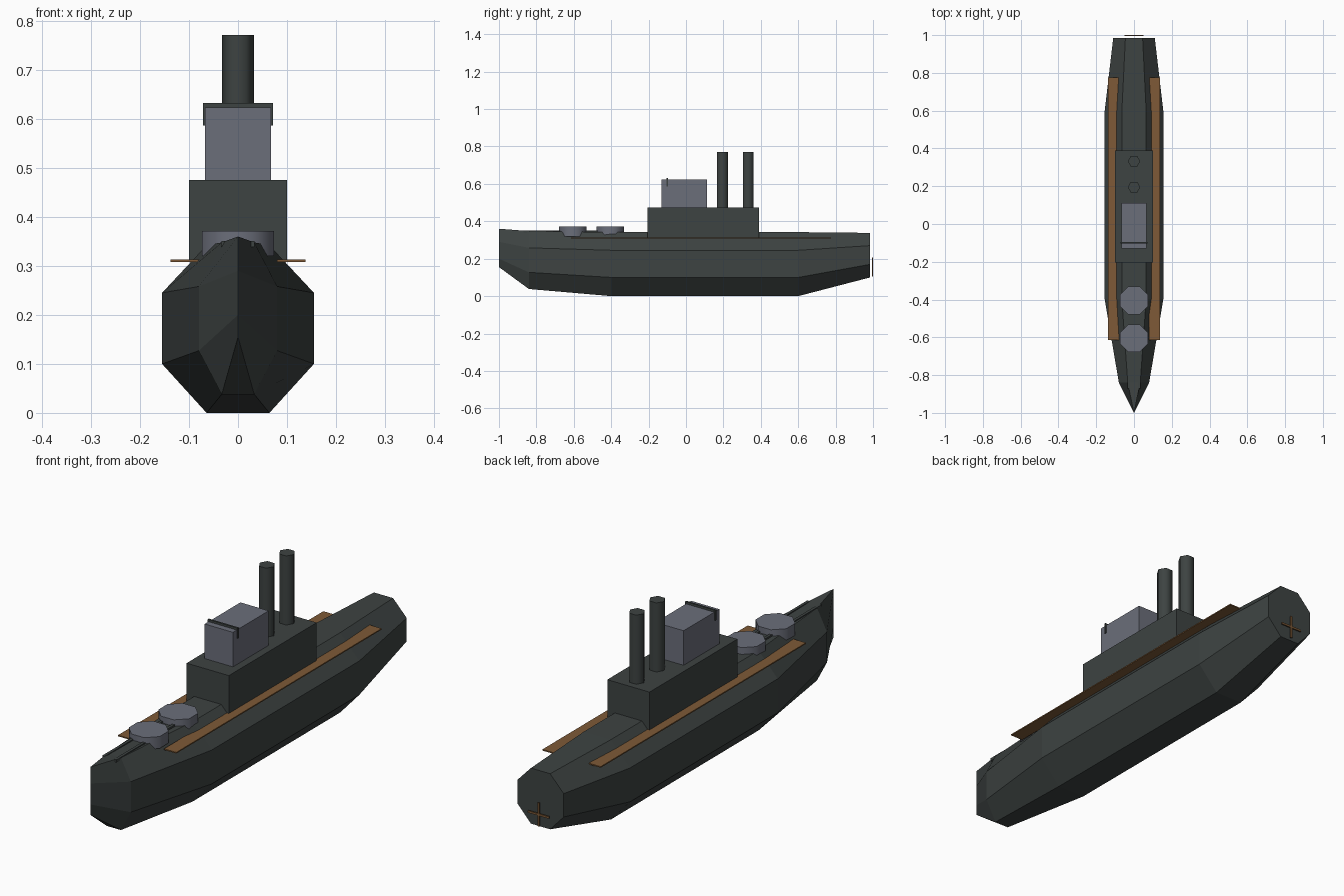
import bpy, bmesh
from math import pi, cos

cube = bpy.data.objects.get("Cube")
if cube:
    bpy.data.objects.remove(cube, do_unlink=True)


def material(name, rgb):
    m = bpy.data.materials.new(name)
    m.use_nodes = True
    m.diffuse_color = (*rgb, 1)
    m.node_tree.nodes["Principled BSDF"].inputs["Base Color"].default_value = (*rgb, 1)
    return m


DARK = material("dark hull grey", (0.047, 0.056, 0.054))
GREY = material("blue grey", (0.147, 0.157, 0.195))
BROWN = material("wood brown", (0.21, 0.102, 0.038))


def box(name, lo, hi, mat):
    size = [b - a for a, b in zip(lo, hi)]
    bpy.ops.mesh.primitive_cube_add(size=1, location=[(a + b) / 2 for a, b in zip(lo, hi)])
    ob = bpy.context.object
    ob.name = name
    ob.scale = size
    ob.data.materials.append(mat)
    return ob


def cylinder(name, x, y, z0, z1, radius, sides, turn, mat):
    bpy.ops.mesh.primitive_cylinder_add(vertices=sides, radius=radius, depth=z1 - z0,
                                        location=(x, y, (z0 + z1) / 2), rotation=(0, 0, turn))
    ob = bpy.context.object
    ob.name = name
    ob.data.materials.append(mat)
    bpy.ops.object.shade_smooth_by_angle(angle=pi * 0.36)
    return ob


# Hull: octagonal sections lofted from bow to stern
# station: y, half width, heights of keel, lower side, upper side, deck
stations = [
    (-1.0, 0.0, 0.155, 0.20, 0.29, 0.36),
    (-0.84, 0.08, 0.038, 0.127, 0.258, 0.348),
    (-0.4, 0.155, 0.0, 0.10, 0.245, 0.342),
    (0.6, 0.155, 0.0, 0.10, 0.245, 0.342),
    (0.985, 0.11, 0.10, 0.17, 0.27, 0.338),
]
bm = bmesh.new()
rings = []
for y, w, keel, low, high, deck in stations:
    n = w * 0.414
    outline = [(n, keel), (w, low), (w, high), (n, deck),
               (-n, deck), (-w, high), (-w, low), (-n, keel)]
    rings.append([bm.verts.new((x, y, z)) for x, z in outline])
for a, b in zip(rings, rings[1:]):
    for i in range(8):
        j = (i + 1) % 8
        bm.faces.new((a[i], a[j], b[j], b[i]))
bm.faces.new(rings[-1])
bmesh.ops.remove_doubles(bm, verts=bm.verts, dist=0.0005)
bmesh.ops.recalc_face_normals(bm, faces=bm.faces)
mesh = bpy.data.meshes.new("hull")
bm.to_mesh(mesh)
bm.free()
mesh.materials.append(DARK)
bpy.context.collection.objects.link(bpy.data.objects.new("hull", mesh))

# Superstructure, bridge and bridge rail
box("superstructure", (-0.1, -0.205, 0.31), (0.1, 0.39, 0.475), DARK)
box("bridge", (-0.067, -0.13, 0.47), (0.067, 0.112, 0.623), GREY)
box("bridge_rail", (-0.071, -0.104, 0.587), (0.071, -0.096, 0.632), DARK)

# Funnels
for name, y in (("front_funnel", 0.195), ("rear_funnel", 0.332)):
    cylinder(name, 0, y, 0.46, 0.771, 0.033, 6, pi / 6, DARK)

# Gun turrets with twin barrels
for name, y in (("front_turret", -0.605), ("rear_turret", -0.405)):
    cylinder(name, 0, y, 0.32, 0.371, 0.073 / cos(pi / 8), 8, pi / 8, GREY)
    for side, x in (("left", 0.028), ("right", -0.028)):
        box(f"{name}_{side}_barrel", (x - 0.006, y - 0.265, 0.339), (x + 0.006, y, 0.351), DARK)

# Side walkways
box("left_walkway", (0.08, -0.615, 0.308), (0.138, 0.775, 0.313), BROWN)
box("right_walkway", (-0.138, -0.615, 0.308), (-0.07, 0.775, 0.313), BROWN)

# Propeller: two crossed blades
box("propeller_blade_flat", (-0.05, 0.994, 0.152), (0.05, 1.0, 0.16), BROWN)
box("propeller_blade_upright", (-0.004, 0.994, 0.106), (0.004, 1.0, 0.206), BROWN)
